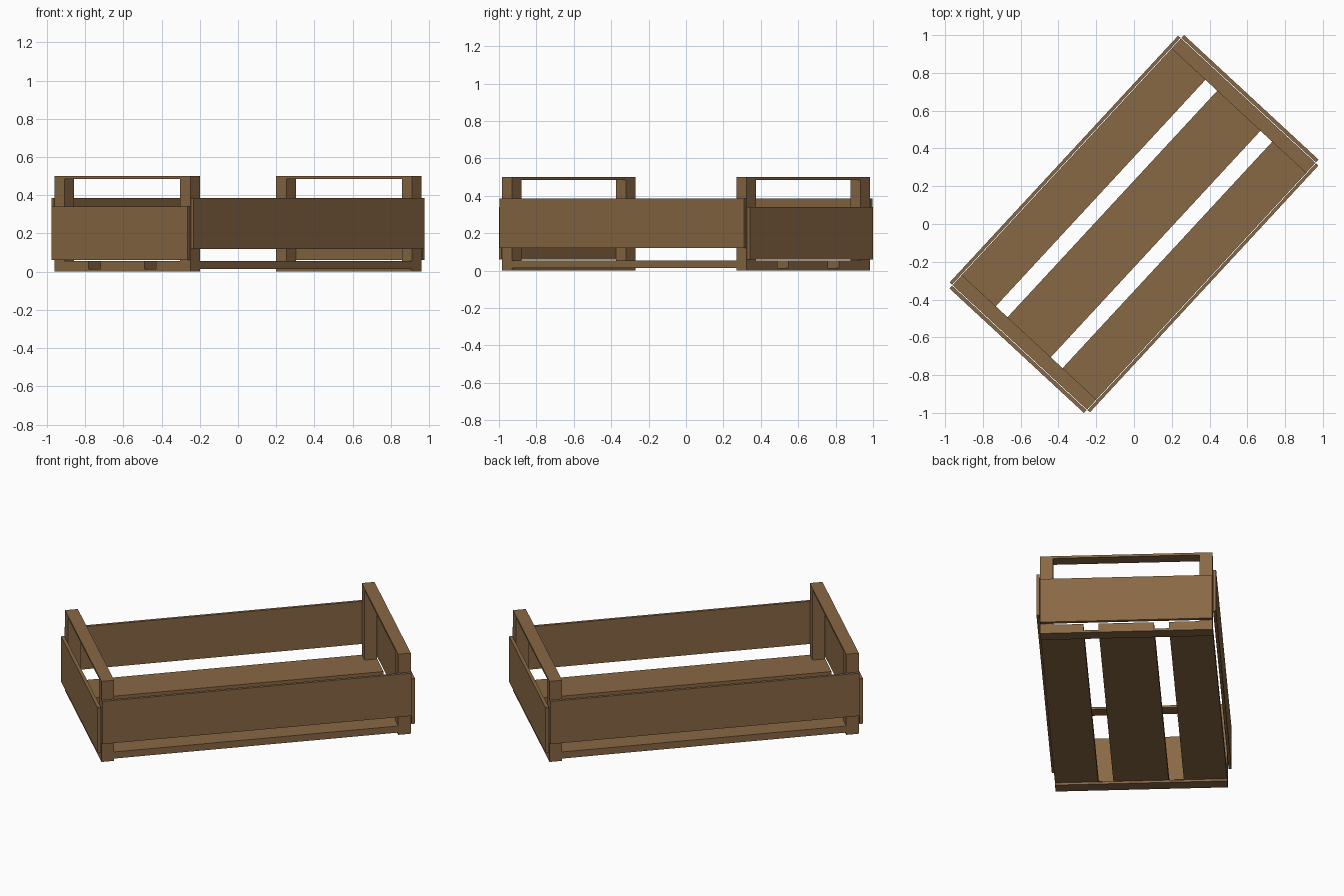
import bpy
import math
from mathutils import Matrix

if "Cube" in bpy.data.objects:
    bpy.data.objects.remove(bpy.data.objects["Cube"])

ROT = Matrix.Rotation(math.radians(47.2), 4, 'Z')  # crate sits diagonally

wood = bpy.data.materials.new("wood")
wood.diffuse_color = (0.25, 0.14, 0.06, 1)
wood.use_nodes = True
wood.node_tree.nodes["Principled BSDF"].inputs["Base Color"].default_value = wood.diffuse_color


def board(name, x, y, z):
    """Box from (min, max) ranges in the crate's own axes, then turned."""
    bpy.ops.mesh.primitive_cube_add(size=1)
    ob = bpy.context.object
    ob.name = name
    size = Matrix.Diagonal((x[1] - x[0], y[1] - y[0], z[1] - z[0], 1))
    mid = Matrix.Translation((sum(x) / 2, sum(y) / 2, sum(z) / 2))
    ob.data.transform(mid @ size)
    ob.matrix_world = ROT
    ob.data.materials.append(wood)


def span(sign, a, b):
    return tuple(sorted((sign * a, sign * b)))


L, W = 0.89, 0.485       # half length and half width of the frame
POST = 0.073             # post thickness

# floor slats
board("floor_slat_middle", (-L, L), (-0.156, 0.156), (0.014, 0.055))
for s, side in ((-1, "right"), (1, "left")):
    board("floor_slat_" + side, (-L, L), span(s, 0.241, W), (0.014, 0.055))
    # long side panel, just clear of the posts
    board("side_panel_" + side, (-L, L), span(s, W + 0.004, 0.506), (0.12, 0.385))

for e, end in ((-1, "near"), (1, "far")):
    ends = span(e, L - POST, L)
    # rails under the floor and over the posts
    board("bottom_rail_" + end, ends, (-W, W), (0, 0.014))
    board("top_rail_" + end, ends, (-W, W), (0.486, 0.5))
    # short end panel
    board("end_panel_" + end, span(e, L + 0.004, 0.914), (-W, W), (0.06, 0.34))
    # corner posts
    for s, side in ((-1, "right"), (1, "left")):
        board(f"post_{end}_{side}", ends, span(s, W - POST, W), (0.055, 0.486))
